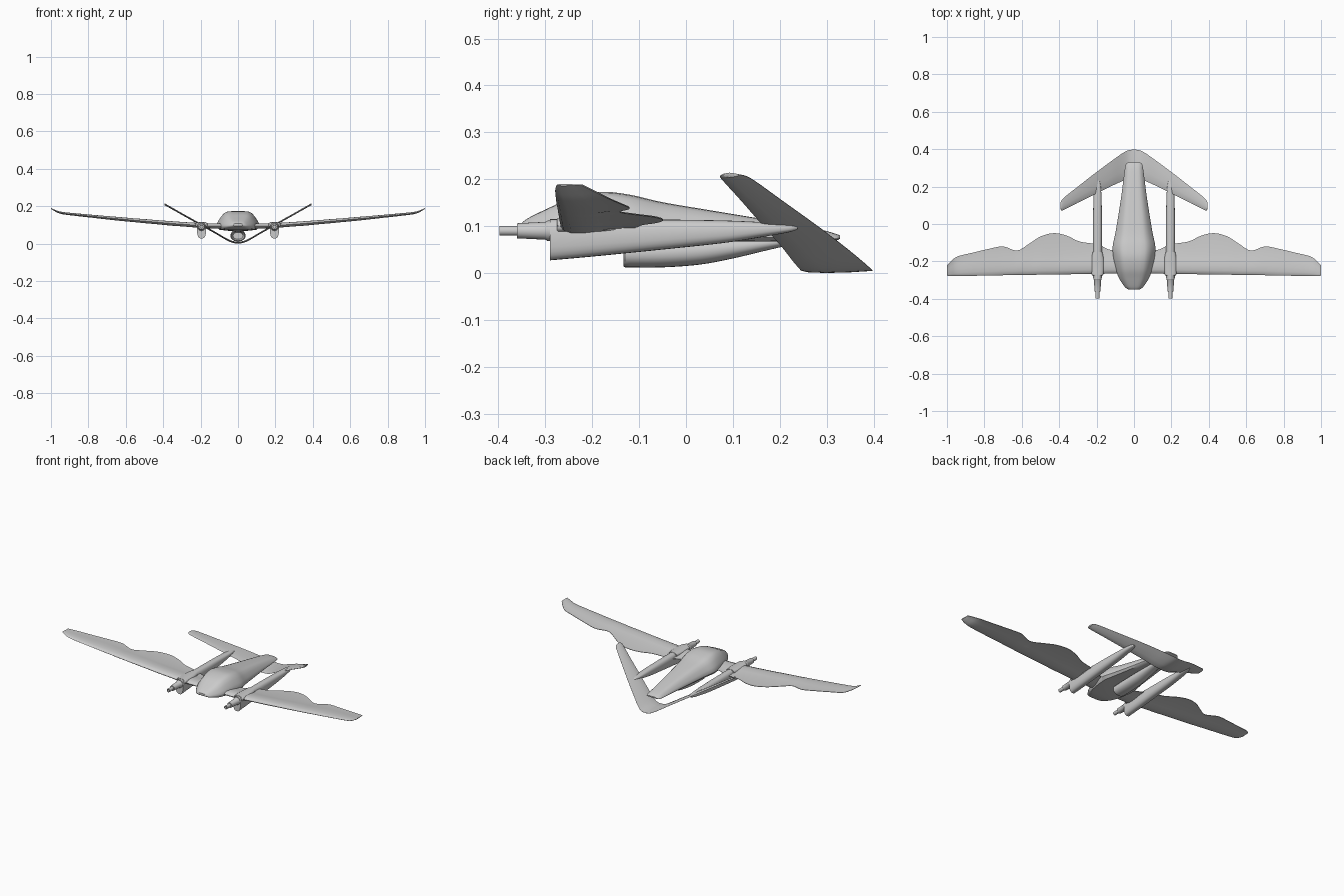
import bpy, bmesh, math
from mathutils import Vector

if "Cube" in bpy.data.objects:
    bpy.data.objects.remove(bpy.data.objects["Cube"])


def loft(name, rings, mirror=False, angle=40):
    """Skin a list of equal-length closed rings and cap both ends."""
    bm = bmesh.new()
    loops = [[bm.verts.new(p) for p in ring] for ring in rings]
    n = len(loops[0])
    for a, b in zip(loops, loops[1:]):
        for i in range(n):
            bm.faces.new((a[i], a[(i + 1) % n], b[(i + 1) % n], b[i]))
    bm.faces.new(loops[0])
    bm.faces.new(loops[-1])
    bmesh.ops.recalc_face_normals(bm, faces=bm.faces)
    mesh = bpy.data.meshes.new(name)
    bm.to_mesh(mesh)
    bm.free()
    ob = bpy.data.objects.new(name, mesh)
    bpy.context.collection.objects.link(ob)
    if mirror:
        ob.modifiers.new("Mirror", 'MIRROR')
    bpy.ops.object.select_all(action='DESELECT')
    bpy.context.view_layer.objects.active = ob
    ob.select_set(True)
    bpy.ops.object.shade_smooth_by_angle(angle=math.radians(angle))
    return ob


def smooth(rows, steps=5):
    """Catmull-Rom interpolation through rows of section parameters."""
    pts = [Vector(r) for r in rows]
    out = []
    for i in range(len(pts) - 1):
        p0, p1, p2 = pts[max(i - 1, 0)], pts[i], pts[i + 1]
        p3 = pts[min(i + 2, len(pts) - 1)]
        for s in range(steps):
            t = s / steps
            out.append(p1 + 0.5 * t * ((p2 - p0) + t * (2 * p0 - 5 * p1 + 4 * p2 - p3
                       + t * (3 * p1 - p0 - 3 * p2 + p3))))
    return out + [pts[-1]]


def oval(x, y, w, zb, zt, power=2.0, n=24):
    """Superellipse ring in the xz plane."""
    ring = []
    for i in range(n):
        a = 2 * math.pi * i / n
        c, s = math.cos(a), math.sin(a)
        ring.append((x + w * math.copysign(abs(c) ** (2 / power), c), y,
                     (zb + zt) / 2 + (zt - zb) / 2 * math.copysign(abs(s) ** (2 / power), s)))
    return ring


# Fuselage: flat belly, sloping sides, narrow roof. Rows: y, half width, bottom, top
HALF = [(0.0, 0), (0.6, 0), (0.88, .04), (1, .2), (1, .32), (.93, .5), (.8, .72),
        (.66, .9), (.5, .98), (.3, 1), (0, 1)]
PROFILE = HALF + [(-x, z) for x, z in HALF[-2:0:-1]]
body = [(-.35, .03, .095, .107), (-.335, .05, .086, .118), (-.29, .08, .076, .14),
        (-.24, .098, .072, .162), (-.18, .11, .07, .173), (-.12, .114, .07, .167),
        (-.05, .1, .07, .151), (.05, .083, .068, .134), (.17, .065, .067, .114),
        (.28, .051, .067, .094), (.318, .044, .069, .084), (.328, .034, .073, .08)]
loft("fuselage", [[(x * w, y, zb + (zt - zb) * z) for x, z in PROFILE]
                  for y, w, zb, zt in smooth(body)])

# Wing: thick front part with a thin, wavy rear plate
# Rows: x, leading y, trailing y, mid height, half thickness
wing = [(0, -.265, -.13, .094, .013), (.12, -.265, -.14, .094, .013),
        (.19, -.267, -.11, .096, .013), (.29, -.268, -.094, .103, .012),
        (.36, -.269, -.062, .108, .012), (.43, -.27, -.049, .114, .011),
        (.5, -.271, -.067, .12, .011), (.56, -.272, -.105, .125, .01),
        (.625, -.273, -.142, .131, .01), (.7, -.274, -.12, .138, .009),
        (.78, -.276, -.134, .146, .008), (.87, -.277, -.155, .155, .007),
        (.945, -.278, -.174, .164, .006), (.98, -.279, -.2, .177, .004),
        (1.0, -.276, -.222, .188, .002)]


def wing_ring(r):
    x, le, te, z, h = r
    spar = min(-.16, le + .8 * (te - le))
    c = spar - le
    prof = [(0, 0), (.05, .5), (.2, .95), (.45, 1), (.75, .7), (1, .25)]
    up = [(x, le + u * c, z + h * t) for u, t in prof] + [(x, te, z + .0012)]
    low = [(x, te, z - .0012)] + [(x, le + u * c, z - h * t) for u, t in prof[:0:-1]]
    return up + low


half_wing = smooth(wing, 4)
full_wing = [Vector((-r[0], *r[1:])) for r in half_wing[:0:-1]] + half_wing
loft("wing", [wing_ring(r) for r in full_wing])

# Vee tail: one swept blade with a rounded bottom. Rows: x, leading y, trailing y, z
tail = [(0, .245, .398, .005), (.03, .242, .394, .009), (.065, .228, .376, .025),
        (.12, .203, .337, .057), (.2, .163, .278, .102), (.3, .114, .2, .158),
        (.36, .083, .153, .192), (.385, .072, .13, .206), (.393, .08, .115, .209)]
half_tail = smooth(tail, 4)
full_tail = [Vector((-r[0], *r[1:])) for r in half_tail[:0:-1]] + half_tail
FOIL = [(0, 0), (.1, .7), (.35, 1), (.7, .7), (1, .1)]
loft("vee_tail", [[(x, a + u * (b - a), z + .005 * t) for u, t in FOIL]
                  + [(x, a + u * (b - a), z - .005 * t) for u, t in FOIL[:0:-1]]
                  for x, a, b, z in full_tail])

# Booms joining wing and tail. Rows: y, half width, bottom, top
boom = [(-.29, .024, .027, .115), (-.2, .025, .035, .115), (-.05, .025, .05, .114),
        (.08, .023, .064, .112), (.17, .02, .078, .108), (.22, .014, .087, .104),
        (.238, .005, .093, .099)]
loft("boom", [oval(.195, y, w, zb, zt, 2.6) for y, w, zb, zt in smooth(boom)], True)

# Stepped guns in front of the booms, with hollow muzzles. Rows: y, radius
gun = [(-.24, .022), (-.295, .022), (-.3, .019), (-.36, .016), (-.3605, .0105),
       (-.398, .0105), (-.398, .007), (-.375, .007)]
loft("gun", [oval(.195, y, r, .09 - r, .09 + r, n=20) for y, r in gun], True, 30)

# Wing collars around the booms
collar = [(-.275, .026), (-.265, .032), (-.2, .034), (-.15, .026)]
loft("boom_collar", [oval(.195, y, w, .085, .116, 2.5)
                     for y, w in smooth(collar, 3)], True)

# Belly pod with a recessed intake. Rows: y, half width, bottom, top
pod = [(-.13, .039, .012, .07), (-.05, .04, .012, .073), (.03, .038, .018, .075),
       (.1, .033, .031, .076), (.18, .025, .05, .077), (.25, .012, .066, .077)]
intake = [(-.08, .026, .023, .06), (-.128, .032, .018, .064), (-.133, .036, .014, .068)]
loft("belly_pod", [oval(0, y, w, zb, zt, 2.2)
                   for y, w, zb, zt in [Vector(r) for r in intake] + smooth(pod)])
